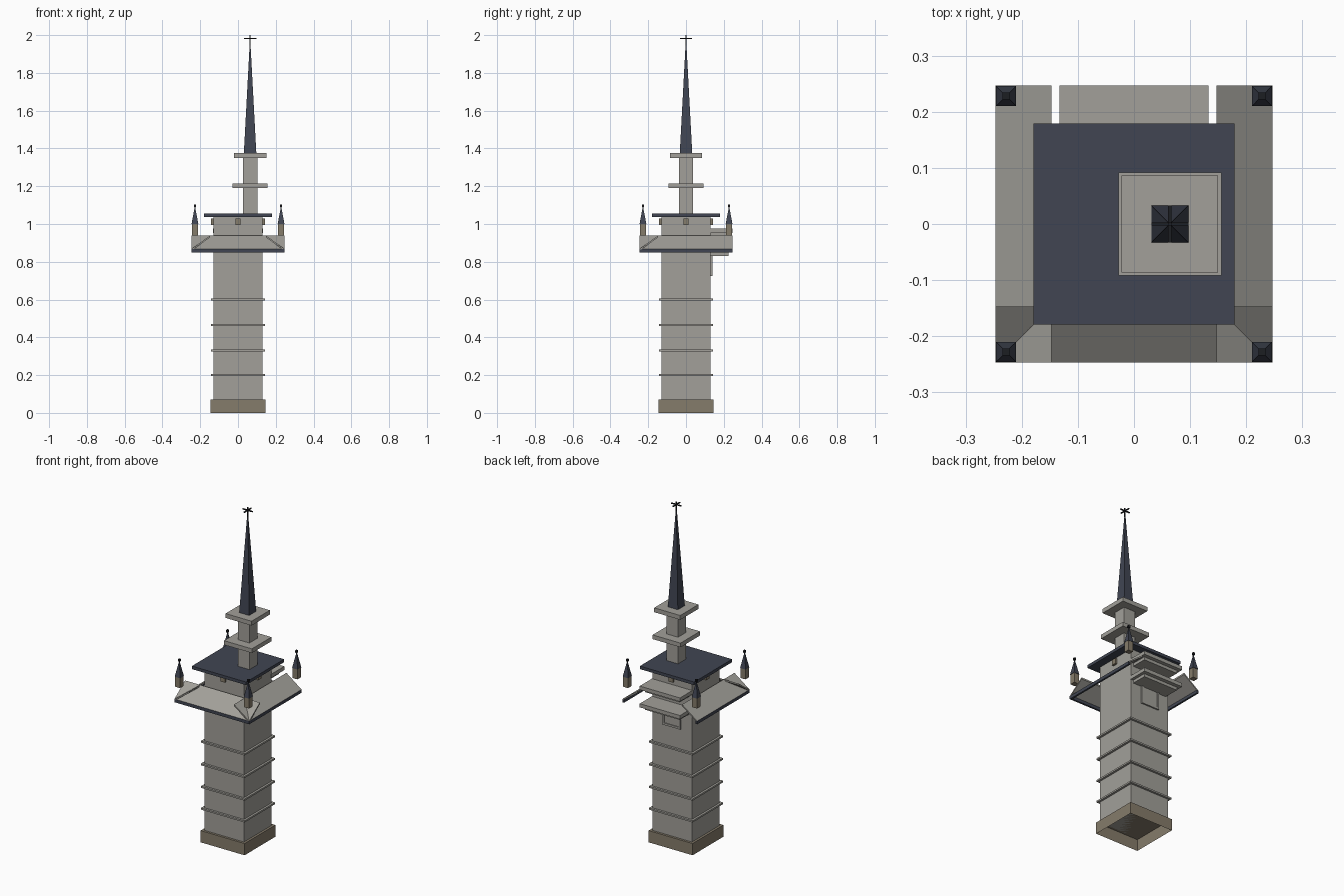
import bpy, bmesh, math
from mathutils import Matrix

if "Cube" in bpy.data.objects:
    bpy.data.objects.remove(bpy.data.objects["Cube"])


def material(name, rgb):
    m = bpy.data.materials.new(name)
    m.diffuse_color = (*rgb, 1)
    m.use_nodes = True
    m.node_tree.nodes["Principled BSDF"].inputs["Base Color"].default_value = m.diffuse_color
    return m


STONE = material("grey stone", (0.36, 0.35, 0.32))
SLATE = material("dark slate", (0.052, 0.060, 0.085))
BROWN = material("brown stone", (0.235, 0.200, 0.145))
IRON = material("black iron", (0.012, 0.013, 0.016))


def finish(name, bm, mat):
    bmesh.ops.recalc_face_normals(bm, faces=bm.faces)
    me = bpy.data.meshes.new(name)
    bm.to_mesh(me)
    bm.free()
    me.materials.append(mat)
    ob = bpy.data.objects.new(name, me)
    bpy.context.collection.objects.link(ob)
    return ob


def box(name, x, y, z, mat, open_bottom=False):
    """Box from (min, max) ranges."""
    bm = bmesh.new()
    bmesh.ops.create_cube(bm, size=1)
    for v in bm.verts:
        v.co = [r[0] + (c + 0.5) * (r[1] - r[0]) for c, r in zip(v.co, (x, y, z))]
    if open_bottom:
        low = [f for f in bm.faces if f.calc_center_median().z < z[0] + 1e-5]
        bmesh.ops.delete(bm, geom=low, context='FACES')
    return finish(name, bm, mat)


def block(name, cx, cy, half, z0, z1, mat, **kw):
    return box(name, (cx - half, cx + half), (cy - half, cy + half), (z0, z1), mat, **kw)


def pyramid(name, cx, cy, half, z0, z1, mat, tip=0.0):
    bm = bmesh.new()
    r = math.sqrt(2)
    bmesh.ops.create_cone(bm, cap_ends=True, segments=4, radius1=half * r,
                          radius2=tip * r, depth=z1 - z0,
                          matrix=Matrix.Translation((cx, cy, (z0 + z1) / 2))
                          @ Matrix.Rotation(math.pi / 4, 4, 'Z'))
    return finish(name, bm, mat)


def prism(name, profile, half, angle, mat):
    """Profile of (outward, z) points on the front side, turned about z."""
    bm = bmesh.new()
    face = bm.faces.new([bm.verts.new((-half, -r, z)) for r, z in profile])
    ext = bmesh.ops.extrude_face_region(bm, geom=[face])["geom"]
    bmesh.ops.translate(bm, vec=(2 * half, 0, 0),
                        verts=[g for g in ext if isinstance(g, bmesh.types.BMVert)])
    bmesh.ops.rotate(bm, verts=bm.verts, matrix=Matrix.Rotation(angle, 3, 'Z'))
    return finish(name, bm, mat)


# Hollow base, shaft and string courses
block("base", 0, 0, 0.145, 0, 0.07, BROWN, open_bottom=True)
block("shaft", 0, 0, 0.131, 0.07, 1.04, STONE)
for i, z in enumerate((0.20, 0.33, 0.465, 0.60)):
    block(f"string_course_{i}", 0, 0, 0.144, z - 0.005, z + 0.005, STONE)

# Sloping skirt on front, right and left, with dark lower edge
for side, a in (("front", 0), ("right", math.pi / 2), ("left", -math.pi / 2)):
    prism(f"skirt_{side}", [(0.247, 0.867), (0.147, 0.94), (0.147, 0.93), (0.237, 0.865)],
          0.247, a, STONE)
    prism(f"skirt_edge_{side}", [(0.247, 0.867), (0.247, 0.848), (0.236, 0.848), (0.236, 0.867)],
          0.247, a, SLATE)

# Small blocks under the eaves on each side
for i in range(4):
    prism(f"eave_block_{i}", [(0.12, 0.995), (0.144, 0.995), (0.144, 1.028), (0.12, 1.028)],
          0.014, i * math.pi / 2, BROWN)

# Two stepped ledges and a framed window on the back
for name, z in (("upper", 0.935), ("lower", 0.83)):
    box(f"{name}_ledge_step", (-0.115, 0.115), (0.125, 0.224), (z, z + 0.018), STONE)
    box(f"{name}_ledge", (-0.133, 0.133), (0.125, 0.247), (z + 0.018, z + 0.04), STONE)
box("window_plate", (-0.05, 0.05), (0.125, 0.135), (0.735, 0.83), STONE)
for s in (-1, 1):
    box("window_jamb", sorted((s * 0.048, s * 0.06)), (0.125, 0.14), (0.725, 0.83), STONE)
box("window_sill", (-0.06, 0.06), (0.125, 0.14), (0.725, 0.737), STONE)

# Flat main roof
block("roof", 0, 0, 0.179, 1.038, 1.056, SLATE)

# Off-centre lantern with two plates, spire and cross
LX = 0.064
block("lantern_column", LX, 0, 0.038, 1.056, 1.36, STONE)
block("lantern_plate_lower", LX, 0, 0.092, 1.19, 1.215, STONE)
block("lantern_plate_upper", LX, 0, 0.086, 1.35, 1.376, STONE)
pyramid("spire", LX, 0, 0.033, 1.376, 1.955, SLATE, tip=0.002)
block("cross_post", LX, 0, 0.003, 1.945, 2.0, IRON)
box("cross_arm_x", (LX - 0.033, LX + 0.033), (-0.003, 0.003), (1.98, 1.986), IRON)
box("cross_arm_y", (LX - 0.003, LX + 0.003), (-0.033, 0.033), (1.98, 1.986), IRON)

# Corner pinnacles
for sx in (-1, 1):
    for sy in (-1, 1):
        x, y = sx * 0.228, sy * 0.228
        block("pinnacle_base", x, y, 0.016, 0.94, 1.0, BROWN)
        pyramid("pinnacle_spire", x, y, 0.018, 1.0, 1.085, SLATE, tip=0.002)
        block("pinnacle_stem", x, y, 0.002, 1.08, 1.094, IRON)
        block("pinnacle_finial", x, y, 0.006, 1.09, 1.104, IRON)
